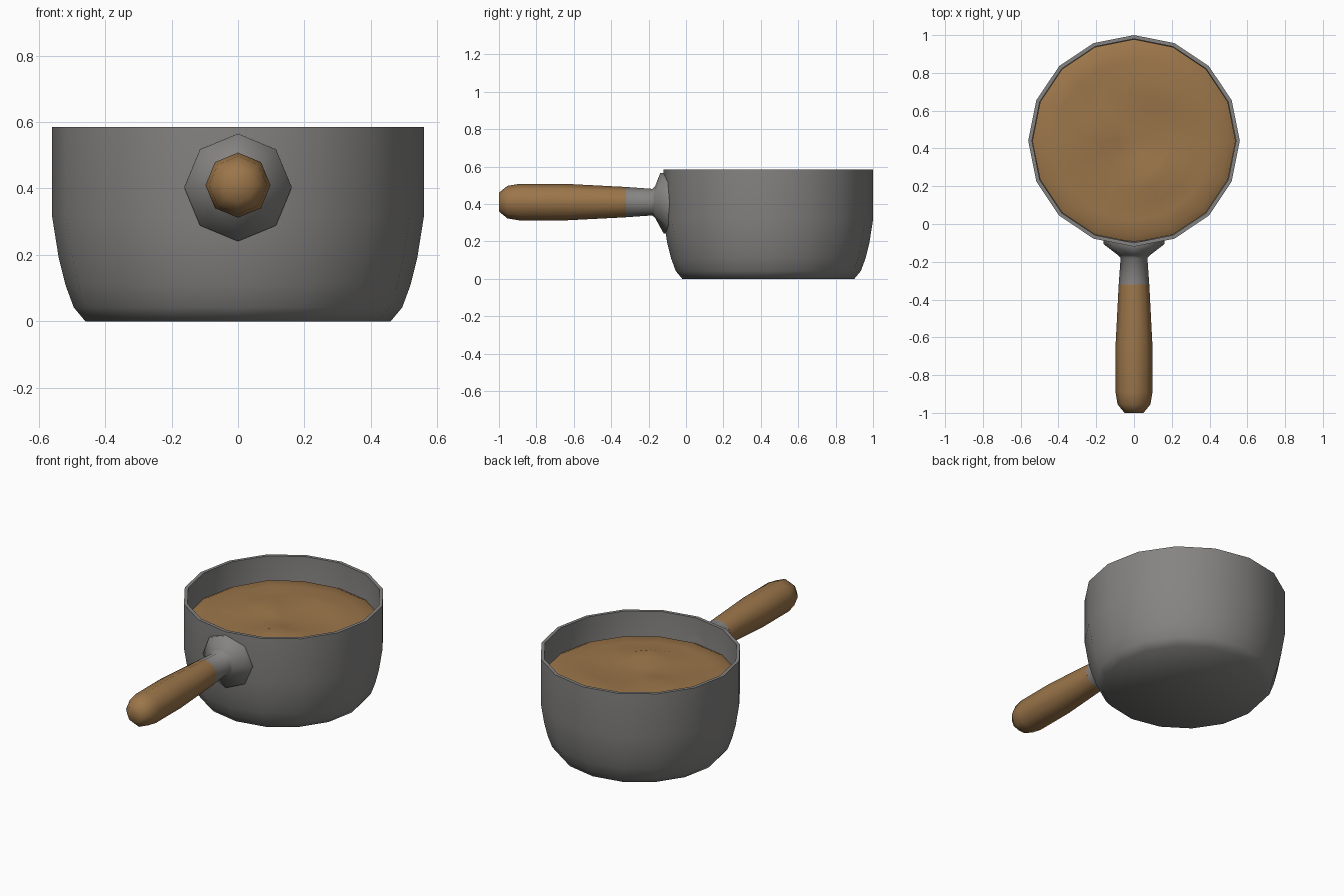
import bpy, bmesh, math
from mathutils import Vector

if "Cube" in bpy.data.objects:
    bpy.data.objects.remove(bpy.data.objects["Cube"])


def material(name, rgb):
    m = bpy.data.materials.new(name)
    m.diffuse_color = (*rgb, 1)
    m.use_nodes = True
    m.node_tree.nodes["Principled BSDF"].inputs["Base Color"].default_value = m.diffuse_color
    return m


METAL = material("grey_metal", (0.235, 0.23, 0.225))
BROWN = material("warm_brown", (0.33, 0.18, 0.068))
CY = 0.44      # pot centre in y
HZ = 0.41      # handle axis height


def lathe(name, profile, sides, place, mat, angle):
    """Spin (radius, height) points; place(u, v, h) maps them to world space."""
    bm = bmesh.new()
    rings = []
    for r, h in profile:
        if r == 0:
            rings.append([bm.verts.new(place(0, 0, h))] * sides)
        else:
            rings.append([bm.verts.new(place(r * math.cos(2 * math.pi * i / sides),
                                             r * math.sin(2 * math.pi * i / sides), h))
                          for i in range(sides)])
    for a, b in zip(rings, rings[1:]):
        for i in range(sides):
            j = (i + 1) % sides
            quad = list(dict.fromkeys((a[i], a[j], b[j], b[i])))
            bm.faces.new(quad)
    bmesh.ops.recalc_face_normals(bm, faces=bm.faces)
    me = bpy.data.meshes.new(name)
    bm.to_mesh(me)
    bm.free()
    me.materials.append(mat)
    ob = bpy.data.objects.new(name, me)
    bpy.context.collection.objects.link(ob)
    bpy.ops.object.select_all(action='DESELECT')
    ob.select_set(True)
    bpy.context.view_layer.objects.active = ob
    bpy.ops.object.shade_smooth_by_angle(angle=math.radians(angle))
    return ob


def upright(u, v, h):
    return Vector((u, v + CY, h))


# Pot: outer wall, rim and inner wall in one profile
lathe("pot", [(0, 0), (0.46, 0), (0.495, 0.042), (0.52, 0.11), (0.54, 0.19),
              (0.56, 0.315), (0.56, 0.585), (0.54, 0.585), (0.54, 0.315),
              (0.50, 0.11), (0.45, 0.025), (0, 0.025)], 16, upright, METAL, 60)

# Food: lumpy surface, bumps given as x, y, height, spread
BUMPS = [(0.08, 0.74, 0.035, 0.10), (0.26, 0.64, 0.03, 0.08), (-0.18, 0.51, 0.025, 0.10),
         (-0.36, 0.38, 0.03, 0.08), (0.10, 0.24, 0.035, 0.09), (0.16, 0.70, -0.02, 0.06),
         (-0.25, 0.75, 0.015, 0.12), (0.30, 0.32, 0.015, 0.10)]


def lumpy(u, v, h):
    p = upright(u, v, h)
    if h > 0.4:
        for x, y, a, s in BUMPS:
            p.z += a * math.exp(-((p.x - x) ** 2 + (p.y - y) ** 2) / s ** 2)
    return p


lathe("food", [(0, 0.03), (0.44, 0.03), (0.49, 0.11), (0.53, 0.315), (0.538, 0.43)]
      + [(r, 0.45) for r in (0.50, 0.42, 0.34, 0.26, 0.18, 0.09, 0)],
      16, lumpy, BROWN, 60)


# Handle parts lie along y
def along_y(u, v, h):
    return Vector((u, h, HZ + v))


def flange_fit(u, v, h):
    # wide rings wrap around the pot wall and lean in at the bottom
    p = along_y(u, v, h)
    if math.hypot(u, v) > 0.12:
        p.y += 0.2 * abs(u) + max(0, -v) * 0.12
        p.z -= 0.007
    return p


lathe("handle_socket", [(0, -0.322), (0.081, -0.322), (0.071, -0.18), (0.085, -0.165),
                        (0.162, -0.138), (0.162, -0.112), (0, -0.09)],
      8, flange_fit, METAL, 60)
lathe("handle_grip", [(0, -1.0), (0.05, -1.0), (0.087, -0.955), (0.098, -0.89),
                      (0.098, -0.65), (0.081, -0.32), (0, -0.32)],
      8, along_y, BROWN, 70)
